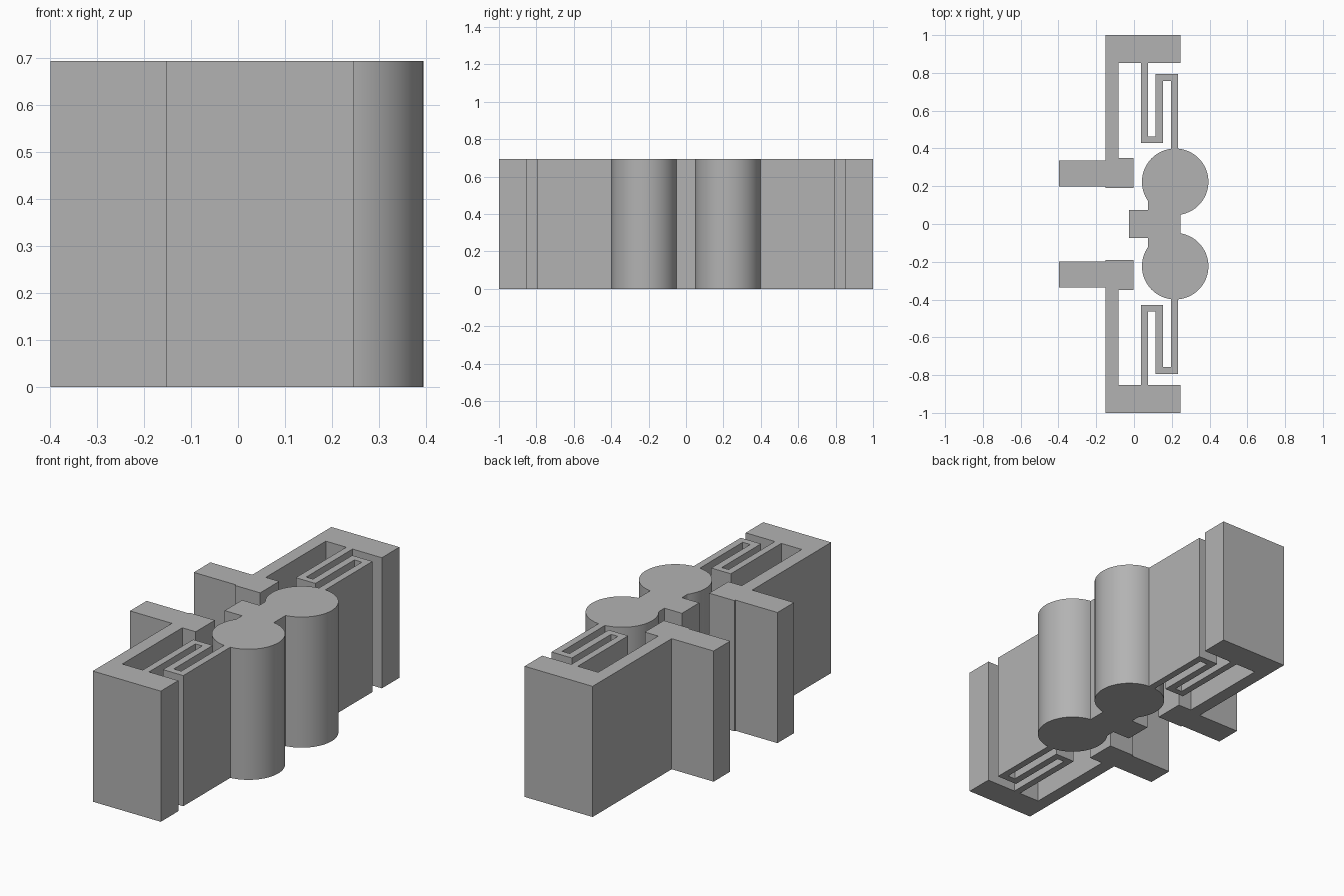
import bpy
import bmesh
from math import acos, asin, pi, cos, sin, radians

if "Cube" in bpy.data.objects:
    bpy.data.objects.remove(bpy.data.objects["Cube"])

HEIGHT = 0.693
LOBE_X, LOBE_Y, LOBE_R = 0.218, 0.2235, 0.176

# Single material
grey = bpy.data.materials.new("plain_grey")
grey.use_nodes = True
colour = (0.45, 0.45, 0.45, 1)
grey.diffuse_color = colour
grey.node_tree.nodes["Principled BSDF"].inputs["Base Color"].default_value = colour


def lobe_angle(x, side):
    """Angle on the lobe circle at x, on its upper (+1) or lower (-1) side."""
    return side * acos((x - LOBE_X) / LOBE_R)


def lobe_arc(start, end, steps):
    """Clockwise points on the lobe circle."""
    angles = [start + (end - start) * i / steps for i in range(steps + 1)]
    return [(LOBE_X + LOBE_R * cos(a), LOBE_Y + LOBE_R * sin(a)) for a in angles]


# Centre nub and waist, up to the inner side of the lobe
nub = [(-0.027, 0.073), (0.075, 0.073)]
inner_arc = lobe_arc(2 * pi + lobe_angle(0.075, -1), lobe_angle(0.197, 1), 24)

# Inner edge of the folded spring
spring_inner = [(0.197, 0.757), (0.153, 0.757), (0.153, 0.43),
                (0.038, 0.43), (0.038, 0.853)]

# Long arm with its foot and side tab, then the end block
arm = [(-0.082, 0.853), (-0.082, 0.35), (-0.003, 0.35), (-0.003, 0.19),
       (-0.152, 0.19), (-0.152, 0.198), (-0.398, 0.198), (-0.398, 0.337),
       (-0.152, 0.337)]
end_block = [(-0.152, 1), (0.247, 1), (0.247, 0.853)]

# Outer edge of the folded spring, back down to the lobe
spring_outer = [(0.075, 0.853), (0.075, 0.464), (0.115, 0.464),
                (0.115, 0.793), (0.234, 0.793)]
outer_arc = lobe_arc(lobe_angle(0.234, 1), lobe_angle(0.245, -1), 48)

# Mirror the half outline to close the whole profile
half = nub + inner_arc + spring_inner + arm + end_block + spring_outer + outer_arc
outline = half + [(x, -y) for x, y in reversed(half)]

# Extrude the profile into a solid
bm = bmesh.new()
base = bm.faces.new([bm.verts.new((x, y, 0)) for x, y in outline])
grown = bmesh.ops.extrude_face_region(bm, geom=[base], use_keep_orig=True)
top_verts = [v for v in grown["geom"] if isinstance(v, bmesh.types.BMVert)]
bmesh.ops.translate(bm, verts=top_verts, vec=(0, 0, HEIGHT))
caps = [f for f in bm.faces if len(f.verts) > 4]
bmesh.ops.triangulate(bm, faces=caps)
bmesh.ops.recalc_face_normals(bm, faces=bm.faces[:])
mesh = bpy.data.meshes.new("spring_bracket")
bm.to_mesh(mesh)
bm.free()
mesh.materials.append(grey)

bracket = bpy.data.objects.new("spring_bracket", mesh)
bpy.context.collection.objects.link(bracket)
bpy.ops.object.select_all(action="DESELECT")
bracket.select_set(True)
bpy.context.view_layer.objects.active = bracket
bpy.ops.object.shade_smooth_by_angle(angle=radians(30))
